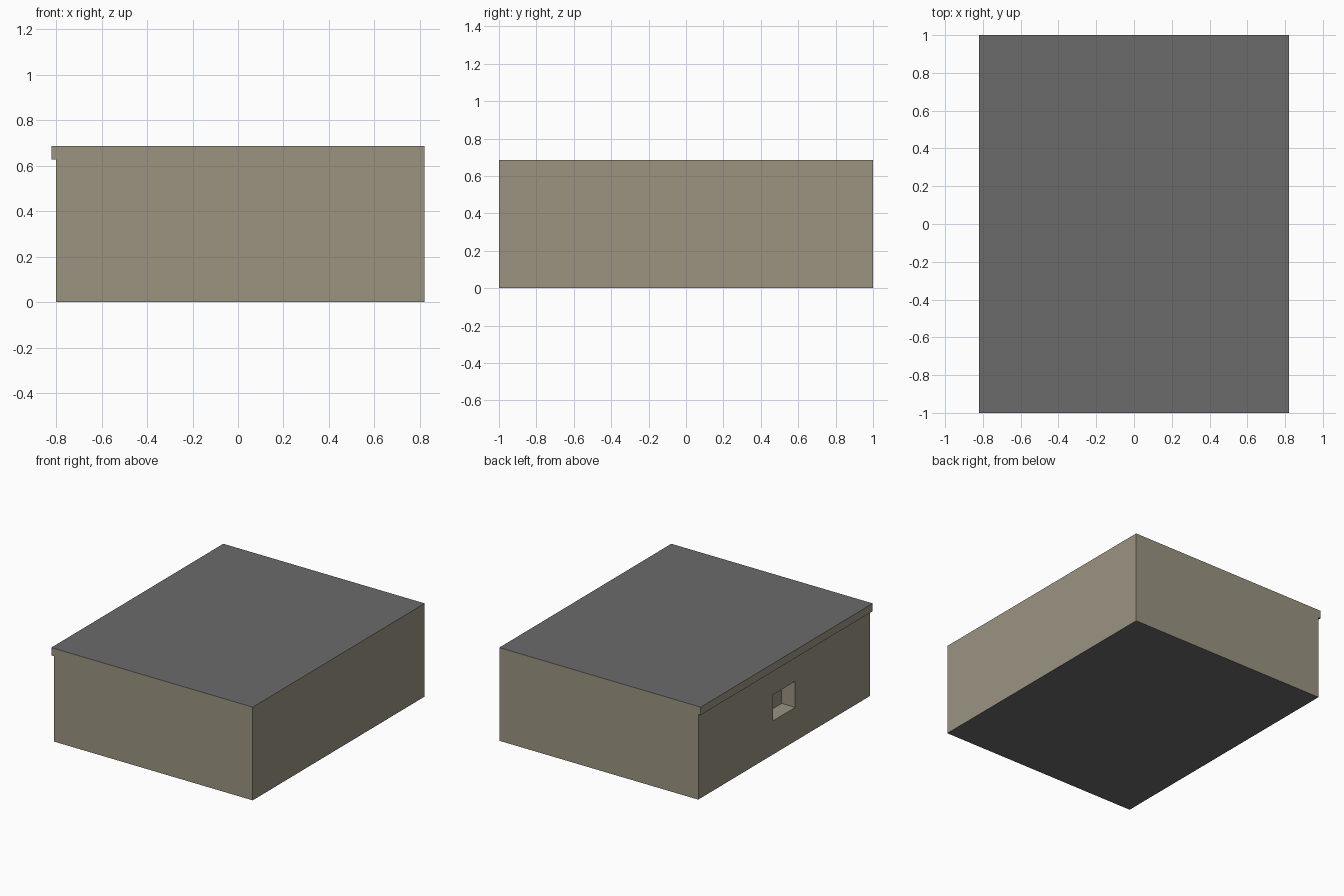
import bpy, bmesh
from mathutils import Matrix

if "Cube" in bpy.data.objects:
    bpy.data.objects.remove(bpy.data.objects["Cube"])

X, WALL_X, Y, TOP, LIP_Z = 0.82, -0.80, 1.0, 0.686, 0.628


def material(name, rgb):
    m = bpy.data.materials.new(name)
    m.diffuse_color = (*rgb, 1)
    m.use_nodes = True
    m.node_tree.nodes["Principled BSDF"].inputs["Base Color"].default_value = m.diffuse_color
    return m


def add_object(name, bm, mats):
    bmesh.ops.recalc_face_normals(bm, faces=bm.faces)
    me = bpy.data.meshes.new(name)
    bm.to_mesh(me)
    bm.free()
    ob = bpy.data.objects.new(name, me)
    bpy.context.collection.objects.link(ob)
    for m in mats:
        me.materials.append(m)
    return ob


wall = material("warm_stone_wall", (0.325, 0.293, 0.222))
roof = material("grey_roof", (0.147, 0.147, 0.147))

# Building body: side profile with an overhanging lip on the left, extruded front to back
bm = bmesh.new()
profile = [(X, 0), (X, TOP), (-X, TOP), (-X, LIP_Z), (WALL_X, LIP_Z), (WALL_X, 0)]
face = bm.faces.new([bm.verts.new((x, -Y, z)) for x, z in profile])
new = bmesh.ops.extrude_face_region(bm, geom=[face], use_keep_orig=True)["geom"]
bmesh.ops.translate(bm, vec=(0, 2 * Y, 0),
                    verts=[v for v in new if isinstance(v, bmesh.types.BMVert)])
body = add_object("building_body", bm, [wall, roof])

# Window recess cut into the left wall
bm = bmesh.new()
bmesh.ops.create_cube(bm, size=1, matrix=Matrix.Translation((WALL_X, 0, 0.344))
                      @ Matrix.Diagonal((0.22, 0.256, 0.192, 1)))
cutter = add_object("window_cutter", bm, [wall])
cutter.hide_render = True
mod = body.modifiers.new("window_recess", 'BOOLEAN')
mod.operation = 'DIFFERENCE'
mod.solver = 'EXACT'
mod.object = cutter
bpy.context.view_layer.objects.active = body
body.select_set(True)
bpy.ops.object.modifier_apply(modifier=mod.name)
bpy.data.objects.remove(cutter)

# Grey roof and underside, stone everywhere else
for p in body.data.polygons:
    outer = p.center.z > TOP - 0.01 or p.center.z < 0.01
    p.material_index = 1 if outer and abs(p.normal.z) > 0.9 else 0
